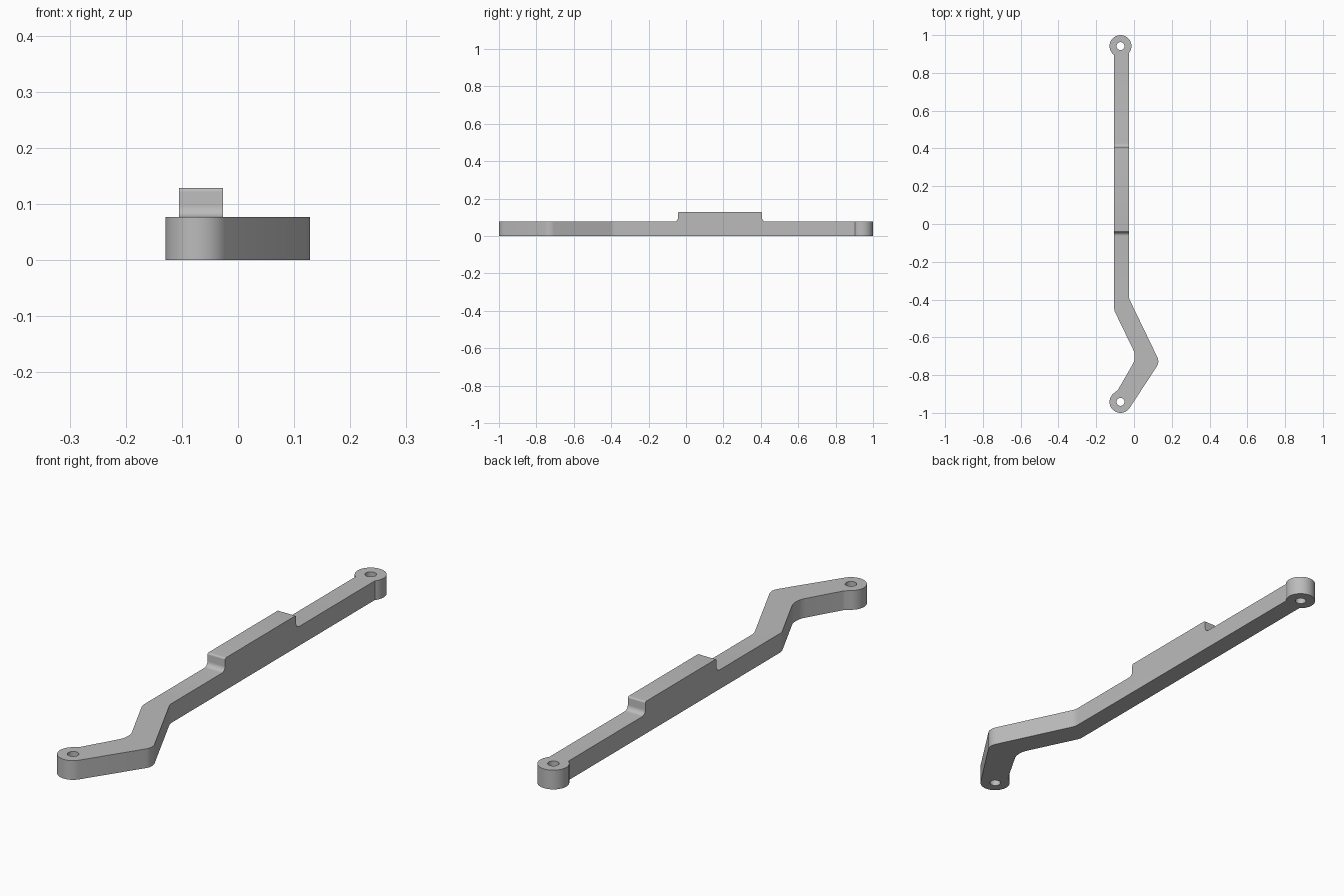
import bpy, bmesh
from math import sin, cos, tan, radians
from mathutils import Vector

if "Cube" in bpy.data.objects:
    bpy.data.objects.remove(bpy.data.objects["Cube"], do_unlink=True)

EYE_X, EYE_Y, EYE_R, HOLE_R = -0.0715, 0.942, 0.058, 0.021
BAR_L, BAR_R = -0.105, -0.027
BAR_H, PAD_H = 0.077, 0.129

grey = bpy.data.materials.new("grey metal")
grey.use_nodes = True
grey.diffuse_color = (0.5, 0.5, 0.5, 1)
grey.node_tree.nodes["Principled BSDF"].inputs["Base Color"].default_value = (0.5, 0.5, 0.5, 1)


def arc(cx, cy, r, a0, a1, n):
    """Points on an arc, angles in degrees."""
    angles = [radians(a0 + (a1 - a0) * i / n) for i in range(n + 1)]
    return [Vector((cx + r * cos(a), cy + r * sin(a))) for a in angles]


def fillet(before, corner, after, r, n=8):
    """Points of a round of radius r at a corner."""
    p = Vector(corner)
    d0, d1 = (Vector(before) - p).normalized(), (Vector(after) - p).normalized()
    half = d0.angle(d1) / 2
    centre = p + (d0 + d1).normalized() * (r / sin(half))
    u = p + d0 * (r / tan(half)) - centre
    v = p + d1 * (r / tan(half)) - centre
    sweep = u.angle(v)
    return [centre + (u * sin(sweep * (1 - i / n)) + v * sin(sweep * i / n)) / sin(sweep)
            for i in range(n + 1)]


def prism(name, points, start, depth):
    """Extrude a flat outline given as 3D points along depth."""
    bm = bmesh.new()
    face = bm.faces.new([bm.verts.new(Vector(p) + Vector(start)) for p in points])
    ext = bmesh.ops.extrude_face_region(bm, geom=[face])
    moved = [g for g in ext["geom"] if isinstance(g, bmesh.types.BMVert)]
    bmesh.ops.translate(bm, verts=moved, vec=depth)
    bmesh.ops.recalc_face_normals(bm, faces=bm.faces)
    mesh = bpy.data.meshes.new(name)
    bm.to_mesh(mesh)
    bm.free()
    mesh.materials.append(grey)
    obj = bpy.data.objects.new(name, mesh)
    bpy.context.collection.objects.link(obj)
    return obj


def cut(obj, tool, operation):
    """Apply a boolean and discard the tool."""
    mod = obj.modifiers.new("cut", "BOOLEAN")
    mod.object, mod.operation, mod.solver = tool, operation, "EXACT"
    bpy.ops.object.select_all(action="DESELECT")
    bpy.context.view_layer.objects.active = obj
    obj.select_set(True)
    bpy.ops.object.modifier_apply(modifier=mod.name)
    bpy.data.objects.remove(tool, do_unlink=True)


# Plan outline: rear eye, straight bar, cranked front arm, front eye
rear_eye = arc(EYE_X, EYE_Y, EYE_R, -40, 235, 40)
front_eye = arc(EYE_X, -EYE_Y, EYE_R, 122, 325, 32)
bend_in, elbow_in, neck = (BAR_L, -0.457), (0.015, -0.705), (-0.085, -0.878)
elbow_out, bend_out = (0.136, -0.731), (BAR_R, -0.393)
outline = (rear_eye
           + fillet(rear_eye[-1], bend_in, elbow_in, 0.06)
           + fillet(bend_in, elbow_in, neck, 0.085)
           + fillet(elbow_in, neck, front_eye[0], 0.01, 4)
           + front_eye
           + fillet(front_eye[-1], elbow_out, bend_out, 0.05)
           + fillet(elbow_out, bend_out, rear_eye[0], 0.06))
link_arm = prism("link_arm", [(p.x, p.y, 0) for p in outline], (0, 0, 0), (0, 0, 0.2))

# Side profile: low bar with a raised pad, rounded at its ends
far, y0, y1 = 1.2, -0.043, 0.407
steps = [(far, BAR_H), (y1, BAR_H), (y1, PAD_H), (y0, PAD_H), (y0, BAR_H), (-far, BAR_H)]
profile = [Vector((-far, -0.1)), Vector((far, -0.1)), Vector(steps[0])]
for i, r in zip(range(1, 5), (0.02, 0.007, 0.007, 0.02)):
    profile += fillet(steps[i - 1], steps[i], steps[i + 1], r)
profile.append(Vector(steps[-1]))
side = prism("side_profile", [(0, p.x, p.y) for p in profile], (-0.5, 0, 0), (1, 0, 0))
cut(link_arm, side, "INTERSECT")

# Pin holes through both eyes
for y in (EYE_Y, -EYE_Y):
    ring = arc(EYE_X, y, HOLE_R, 0, 360, 32)[:-1]
    cut(link_arm, prism("pin_hole", [(p.x, p.y, 0) for p in ring], (0, 0, -0.1), (0, 0, 0.4)),
        "DIFFERENCE")

bpy.ops.object.shade_smooth_by_angle(angle=radians(30))
